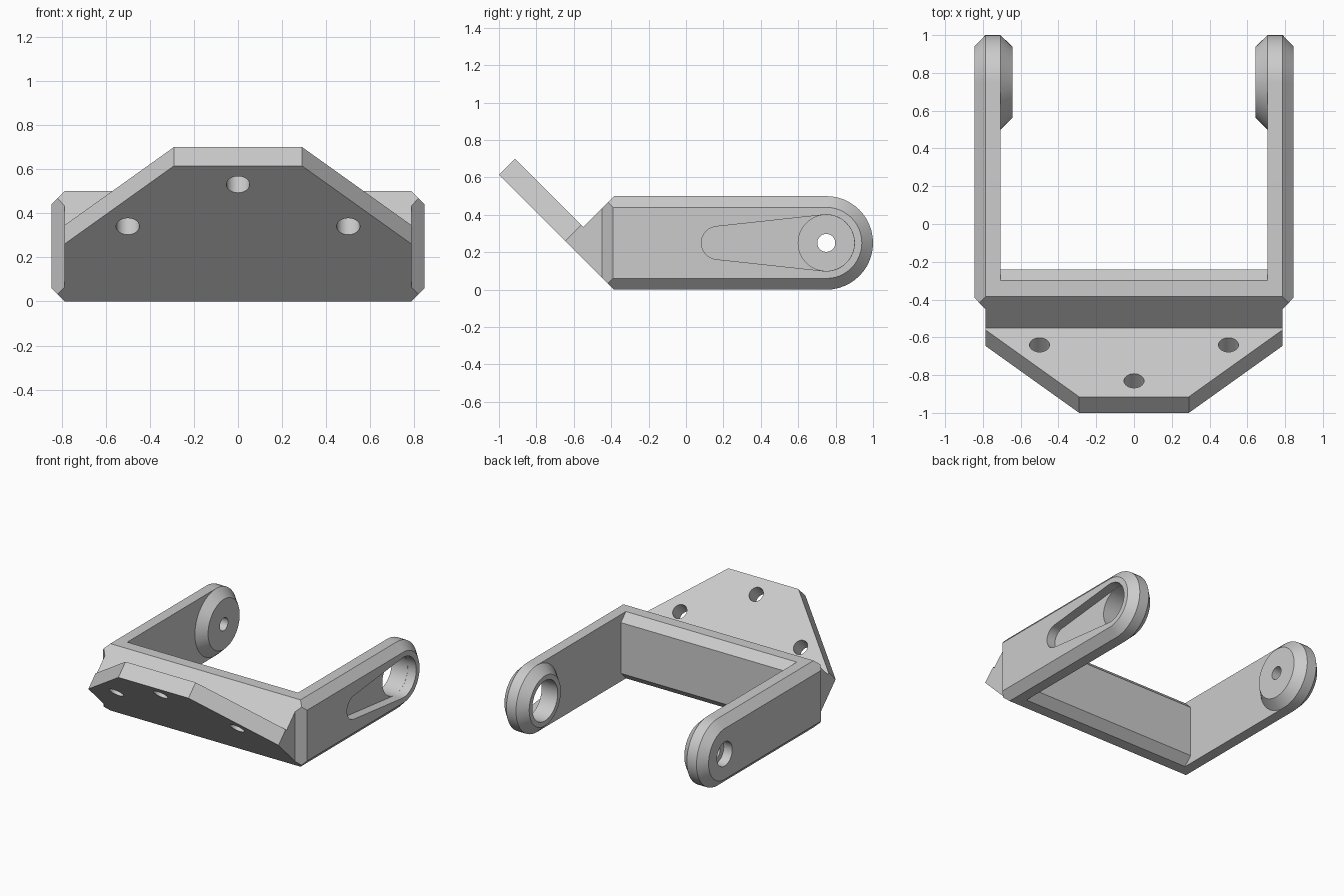
import bpy, bmesh, math
from mathutils import Vector

if "Cube" in bpy.data.objects:
    bpy.data.objects.remove(bpy.data.objects["Cube"])

grey = bpy.data.materials.new("light_grey")
grey.diffuse_color = (0.6, 0.6, 0.6, 1)
grey.use_nodes = True
grey.node_tree.nodes["Principled BSDF"].inputs["Base Color"].default_value = grey.diffuse_color

PIVOT = (0.75, 0.25)  # y, z of the arm pivots


def finish(name, bm):
    """Turn a bmesh into a grey object."""
    bmesh.ops.recalc_face_normals(bm, faces=bm.faces)
    me = bpy.data.meshes.new(name)
    bm.to_mesh(me)
    bm.free()
    me.materials.append(grey)
    ob = bpy.data.objects.new(name, me)
    bpy.context.collection.objects.link(ob)
    return ob


def hull(name, points):
    bm = bmesh.new()
    for p in points:
        bm.verts.new(p)
    bmesh.ops.convex_hull(bm, input=bm.verts)
    bmesh.ops.dissolve_limit(bm, angle_limit=0.01, verts=bm.verts, edges=bm.edges)
    return finish(name, bm)


def prism(name, points, offset):
    """Extrude a flat polygon along an offset."""
    bm = bmesh.new()
    face = bm.faces.new([bm.verts.new(p) for p in points])
    ext = bmesh.ops.extrude_face_region(bm, geom=[face])["geom"]
    bmesh.ops.translate(bm, vec=offset, verts=[v for v in ext if isinstance(v, bmesh.types.BMVert)])
    return finish(name, bm)


def arc(x, y, z, r, a0=0, a1=360, n=48):
    """Points of an arc in a plane across x."""
    return [(x, y + r * math.cos(math.radians(a0 + (a1 - a0) * i / n)),
             z + r * math.sin(math.radians(a0 + (a1 - a0) * i / n))) for i in range(n + 1 if a1 - a0 < 360 else n)]


def cylinder(x0, x1, r):
    return hull("cutter", arc(x0, *PIVOT, r) + arc(x1, *PIVOT, r))


def cut(ob, *cutters):
    bpy.context.view_layer.objects.active = ob
    for c in cutters:
        m = ob.modifiers.new("cut", 'BOOLEAN')
        m.operation, m.solver, m.object = 'DIFFERENCE', 'EXACT', c
        bpy.ops.object.modifier_apply(modifier=m.name)
        bpy.data.objects.remove(c)


def smooth(ob):
    bpy.ops.object.select_all(action='DESELECT')
    ob.select_set(True)
    bpy.context.view_layer.objects.active = ob
    bpy.ops.object.shade_smooth_by_angle(angle=math.radians(25))


# crossbar with chamfered inner edges and a wedge-shaped front
bar = [(-0.385, 0), (-0.645, 0.26), (-0.56, 0.345), (-0.55, 0.335), (-0.385, 0.5),
       (-0.30, 0.5), (-0.24, 0.44), (-0.24, 0.06), (-0.30, 0)]
prism("crossbar", [(-0.787, y, z) for y, z in bar], (1.574, 0, 0))

# sloping mounting plate with three screw holes
outline = [(-0.787, 0.26), (0.787, 0.26), (0.29, 0.615), (-0.29, 0.615)]
plate = prism("mounting_plate", [(x, -0.385 - z, z) for x, z in outline], (0, 0.085, 0.085))
across, along = Vector((1, 0, 0)), Vector((0, -1, 1)).normalized()
normal = Vector((0, 1, 1)).normalized()
for x, z in [(-0.5, 0.34), (0, 0.53), (0.5, 0.34)]:
    centre = Vector((x, -0.385 - z, z))
    ring = [centre + 0.053 * (math.cos(a) * across + math.sin(a) * along)
            for a in [i * math.tau / 32 for i in range(32)]]
    cut(plate, hull("cutter", [p + normal * d for p in ring for d in (-0.1, 0.25)]))
smooth(plate)

for s, side in ((1, "right"), (-1, "left")):
    # arm with a round end and a chamfered outer edge
    front = [(-0.385, 0), (-0.45, 0.065), (-0.45, 0.435), (-0.385, 0.5)]
    pts = [(s * x, y, z) for x in (0.707, 0.787) for y, z in front]
    for x, r in ((0.707, 0.25), (0.787, 0.25), (0.845, 0.19)):
        pts += arc(s * x, *PIVOT, r, -90, 90, 24)
    # corners of the outer face, and where the corner chamfers meet the wedge
    pts += [(s * 0.845, -0.39, 0.06), (s * 0.845, -0.39, 0.44),
            (s * 0.819, -0.4175, 0.0325), (s * 0.819, -0.4175, 0.4675)]
    arm = hull(side + "_arm", pts)
    # conical boss on the inside of the arm end
    boss = hull(side + "_boss", arc(s * 0.707, *PIVOT, 0.25) + arc(s * 0.642, *PIVOT, 0.187))
    bore = 0.15 if s > 0 else 0.048
    for ob in (arm, boss):
        cut(ob, cylinder(s * 0.5, s * 1.0, bore))
    if s > 0:
        # tapered pocket leading into the wide bore
        cut(arm, hull("cutter", arc(0.775, *PIVOT, 0.1505) + arc(0.95, *PIVOT, 0.1505)
                      + arc(0.775, 0.17, 0.25, 0.088) + arc(0.95, 0.17, 0.25, 0.088)))
    else:
        # counterbore for the screw head
        cut(arm, cylinder(-0.775, -0.95, 0.09))
    smooth(arm)
    smooth(boss)
